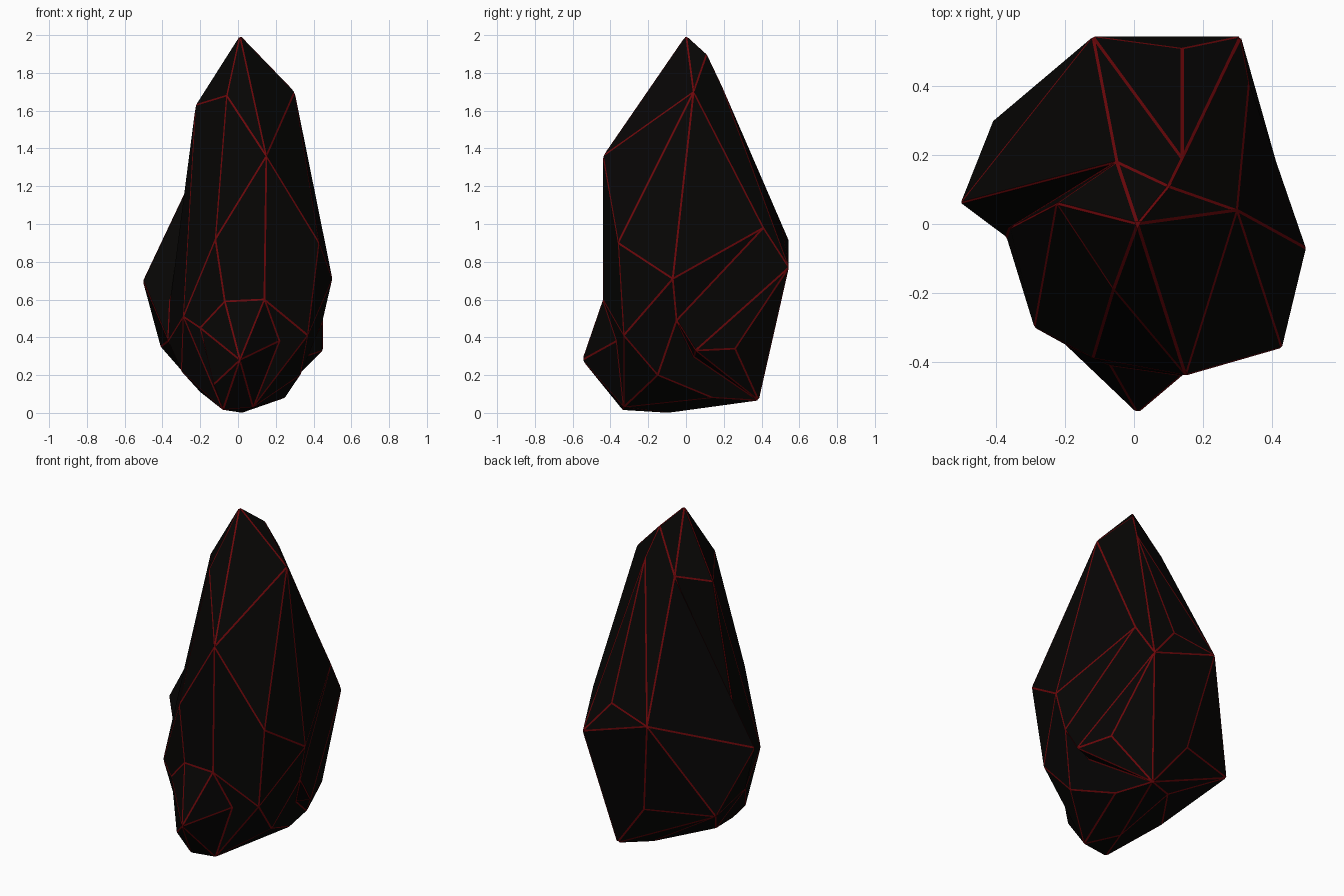
import bpy, bmesh, math

if "Cube" in bpy.data.objects:
    bpy.data.objects.remove(bpy.data.objects["Cube"])

# Shared corners where the chunks of the crystal meet
RIDGE, BACK_TOP, BACK_SIDE = (-.05, .18, 1.66), (.14, .19, 1.73), (.335, .41, .98)
LEFT_NOTCH, HEEL, BACK_FOOT = (-.36, -.01, .59), (.19, .385, .065), (.01, .30, .09)
BROW_R, BROW_L = (.14, -.44, .60), (-.07, -.41, .59)
CHEEK_R, CHEEK_L = (.37, -.33, .41), (-.20, -.35, .45)
TOE_R, TOE_L, SOLE = (.08, -.33, .03), (-.08, -.335, .015), (.02, -.09, 0)
INSTEP, HIP, LEDGE = (-.13, -.40, .15), (.45, -.05, .49), (.45, .05, .33)

# Main shard
core = [RIDGE, BACK_TOP, BACK_SIDE, LEFT_NOTCH, HEEL, BACK_FOOT,
        BROW_R, BROW_L, CHEEK_R, CHEEK_L, TOE_R, TOE_L, SOLE, HIP,
        (.01, 0, 2), (.10, .11, 1.90), (.30, .04, 1.70), (.15, -.44, 1.36),
        (-.225, .06, 1.63), (-.06, -.19, 1.68), (-.12, -.39, .92),
        (.50, -.07, .71), (.43, -.36, .90),
        (-.29, -.30, .51), (-.37, -.04, .38), (-.30, -.14, .22),
        (.36, -.22, .31), (.33, -.15, .2), (.25, .14, .08), (-.2, 0, .11)]
# Overhanging flank at the back
flank = [RIDGE, BACK_TOP, BACK_SIDE, LEFT_NOTCH, HEEL, BACK_FOOT, HIP, LEDGE,
         (.14, .51, .97), (.31, .545, .77), (.38, .26, .34),
         (-.505, .06, .70), (-.38, .26, .61), (-.41, .30, .35),
         (-.12, .545, .91), (-.02, .43, .34), (-.2, 0, .11), (-.37, -.04, .38)]
# Protruding front foot
foot = [BROW_R, BROW_L, CHEEK_L, TOE_R, TOE_L, SOLE, INSTEP,
        (.01, -.55, .28), (.22, -.37, .38), (.1, 0, .5)]


def hull(name, points):
    bm = bmesh.new()
    for p in points:
        bm.verts.new(p)
    res = bmesh.ops.convex_hull(bm, input=bm.verts)
    loose = [g for g in set(res["geom_interior"] + res["geom_unused"])
             if isinstance(g, bmesh.types.BMVert)]
    bmesh.ops.delete(bm, geom=loose, context='VERTS')
    bmesh.ops.recalc_face_normals(bm, faces=bm.faces)
    me = bpy.data.meshes.new(name)
    bm.to_mesh(me)
    bm.free()
    ob = bpy.data.objects.new(name, me)
    bpy.context.collection.objects.link(ob)
    return ob


crystal = hull("crystal", core)
for name, colour in (("dark_stone", (.002, .0016, .0013, 1)),
                     ("red_seam", (.15, .002, .003, 1))):
    mat = bpy.data.materials.new(name)
    mat.diffuse_color = colour
    mat.use_nodes = True
    mat.node_tree.nodes["Principled BSDF"].inputs["Base Color"].default_value = mat.diffuse_color
    crystal.data.materials.append(mat)

# Fuse the chunks into one body
chunks = [hull("flank", flank), hull("foot", foot)]
for ob in chunks:
    mod = crystal.modifiers.new("fuse_" + ob.name, 'BOOLEAN')
    mod.operation, mod.solver, mod.object = 'UNION', 'EXACT', ob
deps = bpy.context.evaluated_depsgraph_get()
fused = bpy.data.meshes.new_from_object(crystal.evaluated_get(deps))
crystal.modifiers.clear()
crystal.data = fused
for ob in chunks:
    bpy.data.objects.remove(ob)

# Merge nearly coplanar facets
bm = bmesh.new()
bm.from_mesh(fused)
bmesh.ops.remove_doubles(bm, verts=bm.verts, dist=.015)
bmesh.ops.dissolve_limit(bm, angle_limit=math.radians(8),
                         verts=bm.verts, edges=bm.edges)
for f in bm.faces:
    f.material_index = 0
    f.smooth = False
bm.to_mesh(fused)
bm.free()

# Thin red seams along every facet edge
seam = crystal.modifiers.new("seams", 'BEVEL')
seam.width, seam.segments, seam.material = .005, 1, 1
seam.limit_method, seam.angle_limit = 'ANGLE', math.radians(3)
